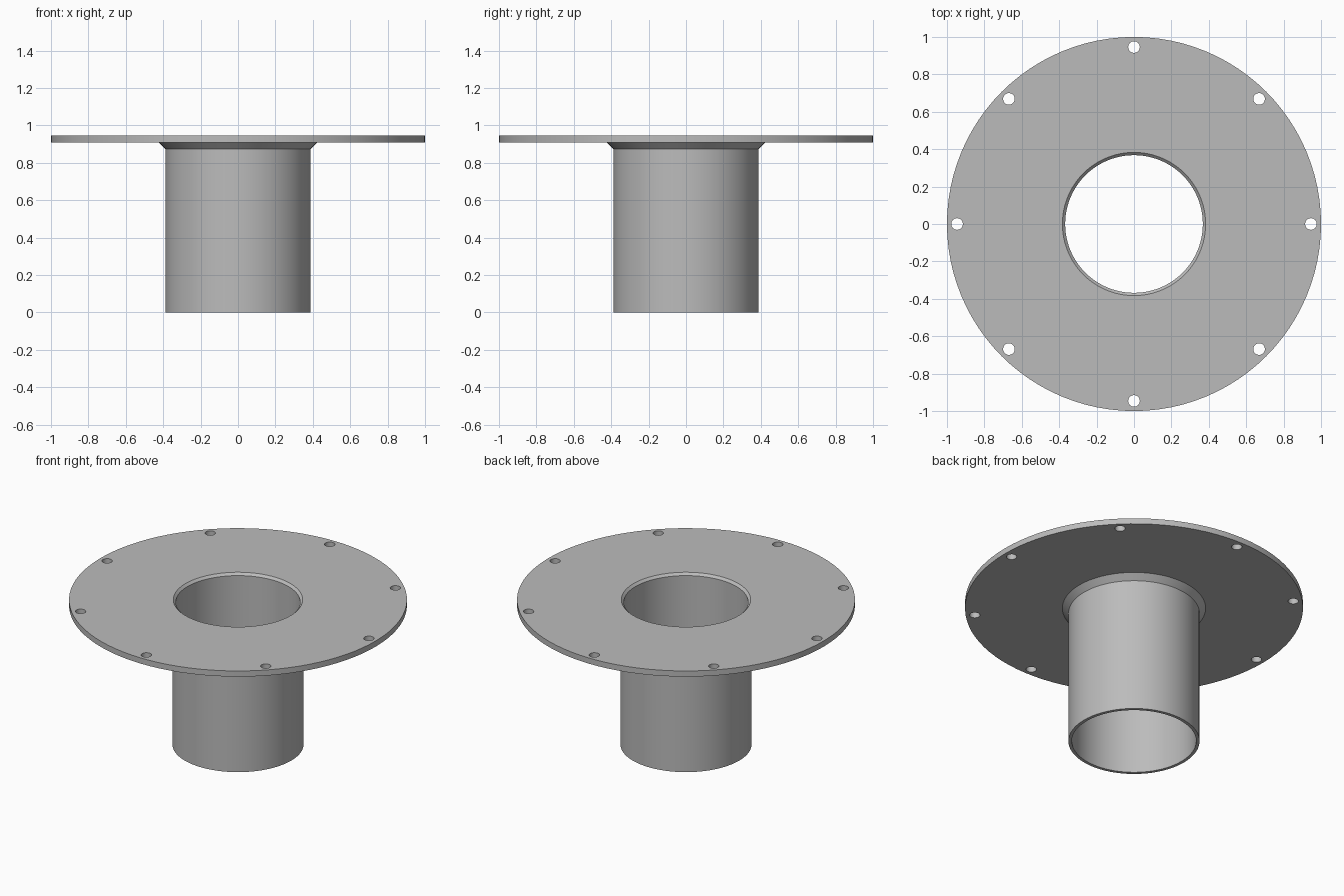
import bpy
import bmesh
import math
from mathutils import Matrix, Vector

cube = bpy.data.objects.get("Cube")
if cube:
    bpy.data.objects.remove(cube, do_unlink=True)

steel = bpy.data.materials.new("plain grey steel")
steel.use_nodes = True
GREY = (0.5, 0.5, 0.5, 1)
steel.diffuse_color = GREY
steel.node_tree.nodes["Principled BSDF"].inputs["Base Color"].default_value = GREY

# Main dimensions
TOP, UNDER = 0.946, 0.909
PIPE_OUT, PIPE_IN, BORE = 0.388, 0.368, 0.383
PIPE_TOP = TOP - (BORE - PIPE_IN)
WELD = 0.036
BOLTS, BOLT_CIRCLE, BOLT_RADIUS = 8, 0.946, 0.031


def add_object(name, bm):
    mesh = bpy.data.meshes.new(name)
    bm.to_mesh(mesh)
    bm.free()
    mesh.materials.append(steel)
    obj = bpy.data.objects.new(name, mesh)
    bpy.context.collection.objects.link(obj)
    return obj


def lathe(name, profile, steps=96):
    """Revolve a closed (radius, height) profile around the z axis."""
    bm = bmesh.new()
    rings = []
    for i in range(steps):
        turn = Matrix.Rotation(math.tau * i / steps, 3, "Z")
        rings.append([bm.verts.new(turn @ Vector((r, 0, z))) for r, z in profile])
    for i, ring in enumerate(rings):
        after = rings[(i + 1) % steps]
        for j in range(len(profile)):
            k = (j + 1) % len(profile)
            bm.faces.new((ring[j], after[j], after[k], ring[k]))
    bmesh.ops.recalc_face_normals(bm, faces=bm.faces)
    return add_object(name, bm)


def smooth(obj):
    bpy.ops.object.select_all(action="DESELECT")
    obj.select_set(True)
    bpy.context.view_layer.objects.active = obj
    bpy.ops.object.shade_smooth_by_angle(angle=math.radians(30))


# Pipe, flange and the two weld rings that join them
pipe = lathe("pipe", [(PIPE_IN, 0), (PIPE_OUT, 0), (PIPE_OUT, PIPE_TOP), (PIPE_IN, PIPE_TOP)])
flange = lathe("flange_plate", [(BORE, UNDER), (1, UNDER), (1, TOP), (BORE, TOP)])
outer_weld = lathe("outer_weld", [(PIPE_OUT, UNDER - WELD), (PIPE_OUT + WELD, UNDER), (PIPE_OUT, UNDER)])
inner_weld = lathe("inner_weld", [(PIPE_IN, PIPE_TOP), (BORE, PIPE_TOP), (BORE, TOP)])

# Bolt holes drilled through the flange
bm = bmesh.new()
for i in range(BOLTS):
    place = (Matrix.Rotation(math.tau * i / BOLTS, 4, "Z")
             @ Matrix.Translation((BOLT_CIRCLE, 0, (TOP + UNDER) / 2)))
    bmesh.ops.create_cone(bm, cap_ends=True, segments=32, radius1=BOLT_RADIUS,
                          radius2=BOLT_RADIUS, depth=0.2, matrix=place)
drill = add_object("bolt_hole_cutter", bm)
drill.hide_render = True

cut = flange.modifiers.new("bolt holes", "BOOLEAN")
cut.operation = "DIFFERENCE"
cut.solver = "EXACT"
cut.object = drill
bpy.context.view_layer.objects.active = flange
bpy.ops.object.modifier_apply(modifier=cut.name)
bpy.data.objects.remove(drill, do_unlink=True)

for part in (pipe, flange, outer_weld, inner_weld):
    smooth(part)
